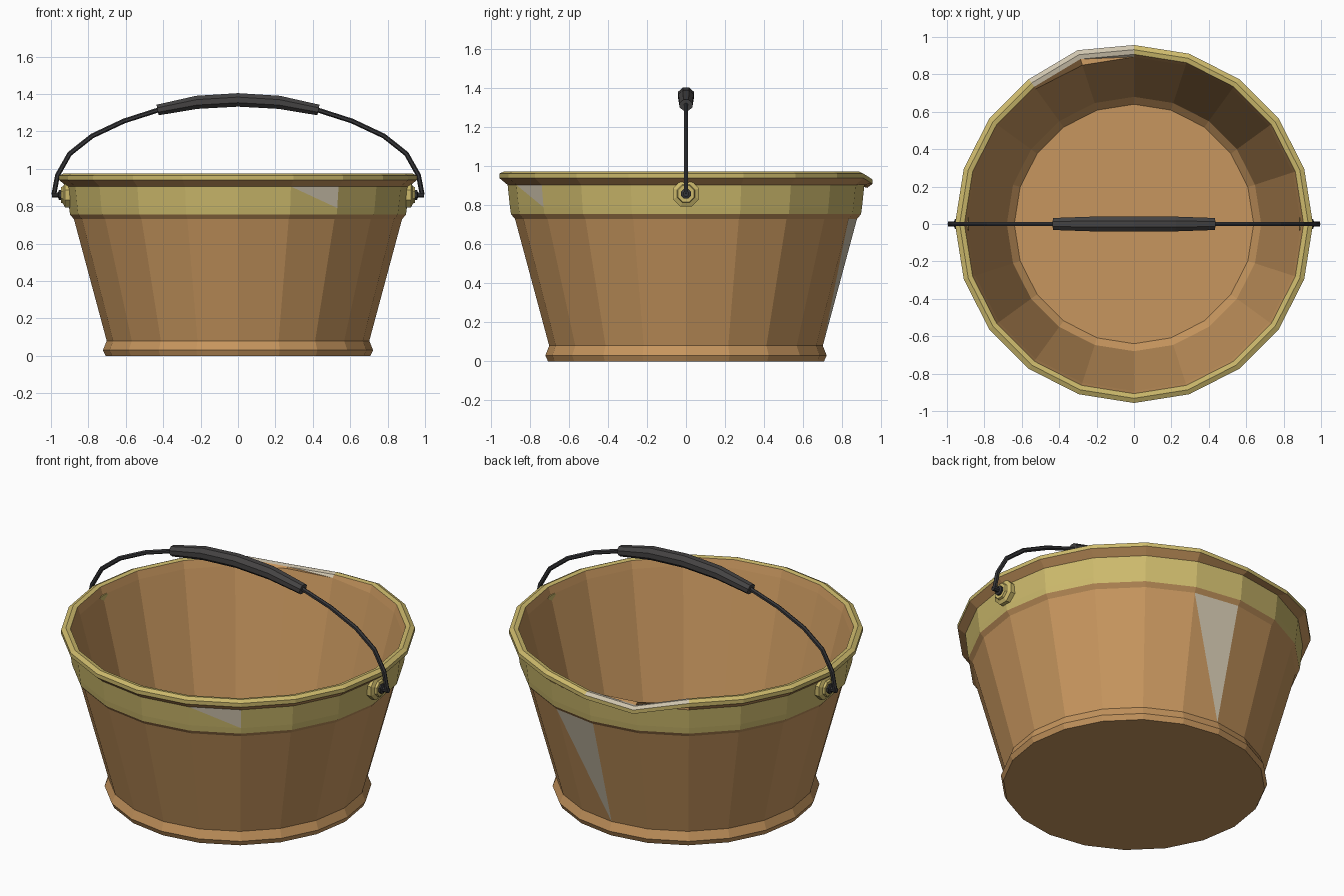
import bpy, bmesh, math
from mathutils import Vector

cube = bpy.data.objects.get("Cube")
if cube:
    bpy.data.objects.remove(cube, do_unlink=True)


def material(name, r, g, b):
    m = bpy.data.materials.new(name)
    m.use_nodes = True
    m.diffuse_color = (r, g, b, 1)
    m.node_tree.nodes["Principled BSDF"].inputs["Base Color"].default_value = (r, g, b, 1)
    return m


wood = material("warm_wood", .57, .305, .112)
brass = material("pale_brass", .61, .49, .15)
worn = material("worn_cream", .62, .55, .42)
iron = material("dark_iron", .035, .035, .038)
grip_mat = material("grip_grey", .058, .055, .055)


def finish(bm, name, mats):
    bmesh.ops.recalc_face_normals(bm, faces=bm.faces)
    mesh = bpy.data.meshes.new(name)
    bm.to_mesh(mesh)
    bm.free()
    for m in mats:
        mesh.materials.append(m)
    obj = bpy.data.objects.new(name, mesh)
    bpy.context.collection.objects.link(obj)
    return obj


def tube(name, path, radii, sides, mat, widen=1.0):
    """Sweep a polygon along a path of (x, z) points in the y = 0 plane."""
    pts = [Vector((x, 0, z)) for x, z in path]
    bm = bmesh.new()
    rings = []
    for i, p in enumerate(pts):
        t = (pts[min(i + 1, len(pts) - 1)] - pts[max(i - 1, 0)]).normalized()
        across = Vector((0, 1, 0))
        up = t.cross(across)
        ring = []
        for k in range(sides):
            a = math.tau * (k + .5) / sides
            ring.append(bm.verts.new(p + radii[i] * (across * math.cos(a) * widen + up * math.sin(a))))
        rings.append(ring)
    for lo, hi in zip(rings, rings[1:]):
        for k in range(sides):
            j = (k + 1) % sides
            bm.faces.new((lo[k], lo[j], hi[j], hi[k]))
    bm.faces.new(rings[0])
    bm.faces.new(rings[-1])
    return finish(bm, name, [mat])


# Bucket: outer wall, band, rim, inner wall and floor from one lathed profile
SIDES = 20
WOOD, BRASS, WORN = range(3)
profile = [  # radius, height, colour of the strip to the next point
    (.708, 0, WOOD), (.722, .03, WOOD), (.702, .08, WOOD), (.877, .73, WOOD),
    (.898, .755, BRASS), (.903, .79, BRASS), (.915, .905, WOOD),
    (.957, .94, BRASS), (.957, .963, BRASS), (.932, .975, BRASS),
    (.907, .97, WOOD), (.893, .925, WOOD), (.68, .09, WOOD), (.64, .05, WOOD)]
RIM = range(7, 11)
dent = {5: (0, .03), 6: (.02, .05)}           # bent rim: side -> push out, drop
worn_strips = {(s, k) for s in (8, 9) for k in (5, 6)}
worn_halves = {(2, 4): 1, (5, 16): 1, (10, 5): 0}   # strip, side -> worn half

bm = bmesh.new()
rings = []
for i, (r, z, _) in enumerate(profile):
    ring = []
    for k in range(SIDES):
        a = math.tau * k / SIDES
        out, drop = dent.get(k, (0, 0)) if i in RIM else (0, 0)
        ring.append(bm.verts.new(((r + out) * math.cos(a), (r + out) * math.sin(a), z - drop)))
    rings.append(ring)
for s, (lo, hi) in enumerate(zip(rings, rings[1:])):
    colour = profile[s][2]
    for k in range(SIDES):
        j = (k + 1) % SIDES
        if (s, k) in worn_halves:
            halves = ((lo[k], lo[j], hi[k]), (lo[j], hi[j], hi[k]))
            for h, verts in enumerate(halves):
                bm.faces.new(verts).material_index = WORN if h == worn_halves[s, k] else colour
        else:
            face = bm.faces.new((lo[k], lo[j], hi[j], hi[k]))
            face.material_index = WORN if (s, k) in worn_strips else colour
bm.faces.new(rings[0])
bm.faces.new(rings[-1])
finish(bm, "bucket", [wood, brass, worn])

# Handle wire and grip, from half paths mirrored in x
half = [(.985, .86), (.965, .965), (.9, 1.08), (.78, 1.175), (.61, 1.255), (.42, 1.316)]
wire = half + [(.21, 1.358), (0, 1.368)]
wire += [(-x, z) for x, z in reversed(wire[:-1])]
tube("handle_wire", wire, [.013] * len(wire), 6, iron)

grip = [(.43, 1.314), (.22, 1.355), (0, 1.368)]
grip += [(-x, z) for x, z in reversed(grip[:-1])]
tube("handle_grip", grip, [.031, .038, .039, .038, .031], 8, grip_mat, widen=1.12)

# Bosses and pins on both sides
for side, label in ((1, "left"), (-1, "right")):
    tube(label + "_boss", [(side * x, .86) for x in (.885, .925, .935, .947)],
         [.072, .072, .05, .045], 8, brass)
    tube(label + "_pin", [(side * x, .86) for x in (.94, .958, .962, .995)],
         [.028, .028, .015, .015], 8, iron)
